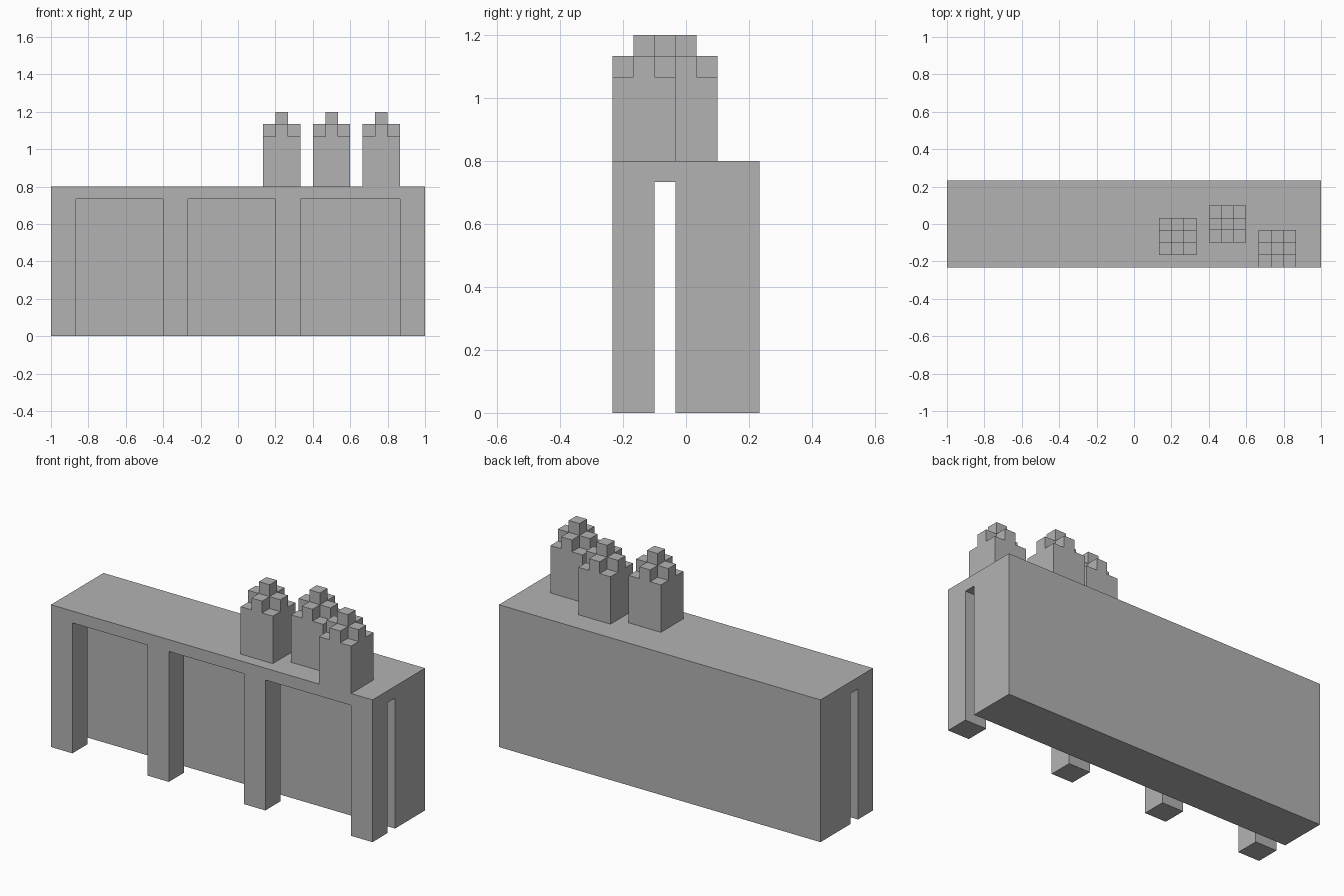
import bpy, bmesh, math
from mathutils import Vector
from itertools import product

U = 1 / 15  # block module

cube = bpy.data.objects.get("Cube")
if cube:
    bpy.data.objects.remove(cube, do_unlink=True)

grey = bpy.data.materials.new("plain grey")
grey.use_nodes = True
colour = (0.45, 0.45, 0.45, 1)
grey.diffuse_color = colour
grey.node_tree.nodes["Principled BSDF"].inputs["Base Color"].default_value = colour


def block_solid(name, lines, filled, location=(0, 0, 0)):
    """Closed solid from the filled cells of a grid, with outer faces only."""
    counts = [len(axis) - 1 for axis in lines]
    cells = {c for c in product(*map(range, counts)) if filled(*c)}
    bm = bmesh.new()
    for cell in cells:
        for axis, side in product(range(3), (0, 1)):
            neighbour = list(cell)
            neighbour[axis] += 2 * side - 1
            if tuple(neighbour) in cells:
                continue
            a, b = (axis + 1) % 3, (axis + 2) % 3
            corners = []
            for da, db in ((0, 0), (1, 0), (1, 1), (0, 1)):
                idx = list(cell)
                idx[axis] += side
                idx[a] += da
                idx[b] += db
                corners.append(bm.verts.new([lines[n][idx[n]] * U for n in range(3)]))
            bm.faces.new(corners if side else corners[::-1])
    bmesh.ops.remove_doubles(bm, verts=bm.verts, dist=U / 100)
    bmesh.ops.dissolve_limit(bm, angle_limit=math.radians(1),
                             verts=bm.verts, edges=bm.edges)
    mesh = bpy.data.meshes.new(name)
    bm.to_mesh(mesh)
    bm.free()
    mesh.materials.append(grey)
    obj = bpy.data.objects.new(name, mesh)
    obj.location = Vector(location) * U
    bpy.context.collection.objects.link(obj)
    return obj


# Counter: top slab, solid rear body, and four front posts before a narrow gap
block_solid(
    "counter",
    ((-15, -13, -6, -4, 3, 5, 13, 15), (-3.5, -1.5, -0.5, 3.5), (0, 11, 12)),
    lambda i, j, k: k == 1 or j == 2 or (j == 0 and i % 2 == 0),
)

# Stepped towers: each cell is lower the further it is from the centre
for name, x, y in (("right_tower", 2, -2.5), ("middle_tower", 6, -1.5),
                   ("left_tower", 10, -3.5)):
    block_solid(
        name,
        (range(4), range(4), (0, 4, 5, 6)),
        lambda i, j, k: k + abs(i - 1) + abs(j - 1) <= 2,
        (x, y, 12),
    )
